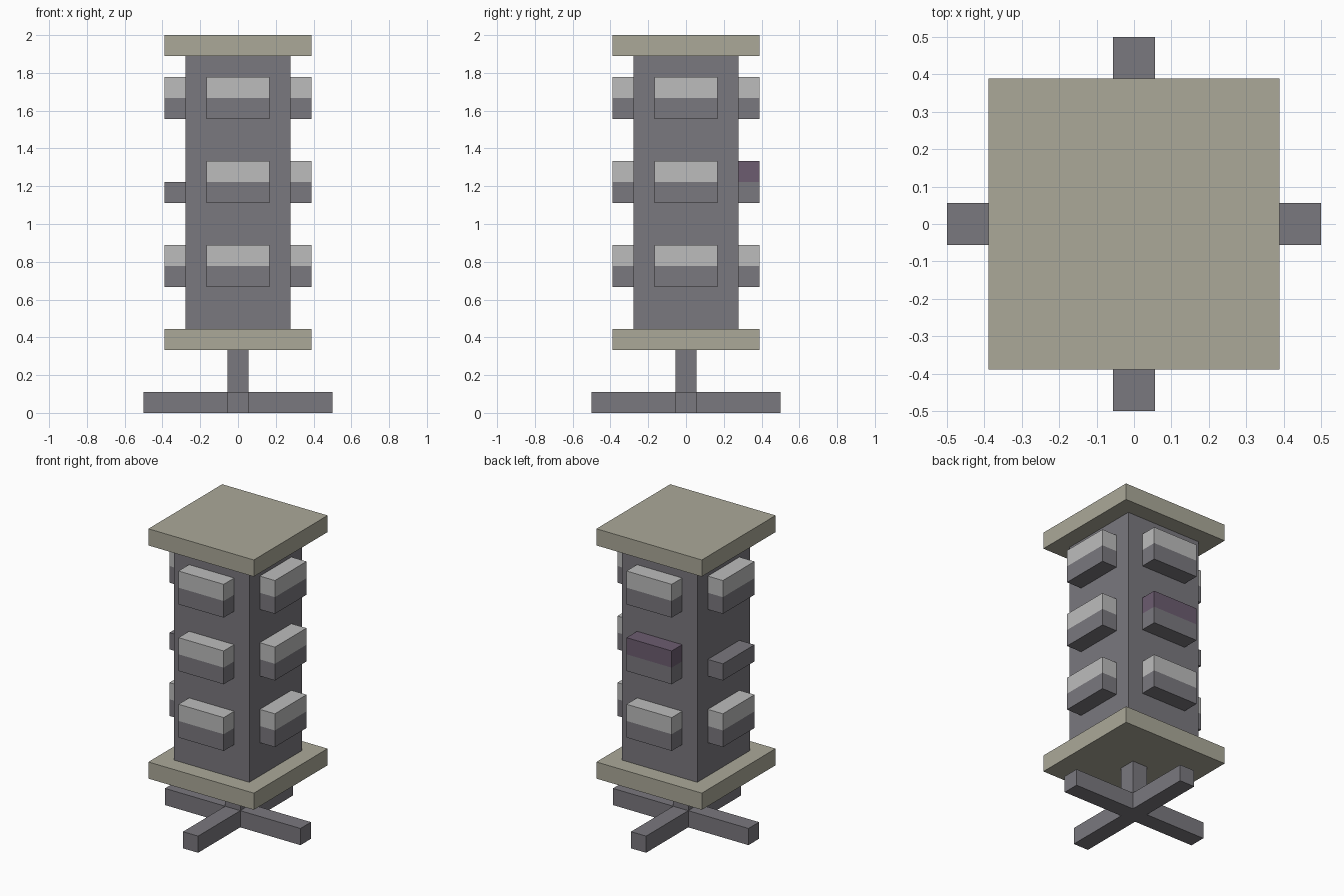
import bpy
from math import sin, cos, pi
from mathutils import Matrix

cube = bpy.data.objects.get("Cube")
if cube:
    bpy.data.objects.remove(cube, do_unlink=True)

U = 2 / 36  # grid unit: the model is 36 units tall


def make_material(name, srgb):
    colour = [((c / 255 + 0.055) / 1.055) ** 2.4 for c in srgb] + [1]
    mat = bpy.data.materials.new(name)
    mat.use_nodes = True
    mat.diffuse_color = colour
    mat.node_tree.nodes["Principled BSDF"].inputs["Base Color"].default_value = colour
    return mat


metal = make_material("dark_grey", (122, 120, 126))
stone = make_material("beige", (171, 169, 153))
pale = make_material("light_grey", (188, 188, 188))
plum = make_material("muted_purple", (108, 92, 112))


def box(name, low, high, mat, angle=0):
    """Box between two corners in grid units, turned about the z axis."""
    bpy.ops.mesh.primitive_cube_add(size=1)
    obj = bpy.context.object
    obj.name = name
    size = [(b - a) * U for a, b in zip(low, high)]
    centre = [(a + b) / 2 * U for a, b in zip(low, high)]
    obj.data.transform(Matrix.Rotation(angle, 4, "Z")
                       @ Matrix.Translation(centre)
                       @ Matrix.Diagonal((*size, 1)))
    obj.data.materials.append(mat)
    return obj


# Crossed feet and short post
box("foot_hub", (-1, -1, 0), (1, 1, 2), metal)
box("post", (-1, -1, 2), (1, 1, 6), metal)

# Bottom and top slabs with the square column between
box("bottom_slab", (-7, -7, 6), (7, 7, 8), stone)
box("column", (-5, -5, 8), (5, 5, 34), metal)
box("top_slab", (-7, -7, 34), (7, 7, 36), stone)

# Each side has a foot and three trays holding blocks
for i, side in enumerate(("front", "right", "back", "left")):
    angle = i * pi / 2
    box(f"{side}_foot", (-1, -9, 0), (1, -1, 2), metal, angle)
    for row, z in (("lower", 12), ("middle", 20), ("upper", 28)):
        box(f"{side}_{row}_tray", (-3, -7, z), (3, -5, z + 2), metal, angle)
        # One tray is empty and one block is purple
        if (side, row) == ("left", "middle"):
            continue
        mat = plum if (side, row) == ("back", "middle") else pale
        box(f"{side}_{row}_block", (-3, -7, z + 2), (3, -5, z + 4), mat, angle)
